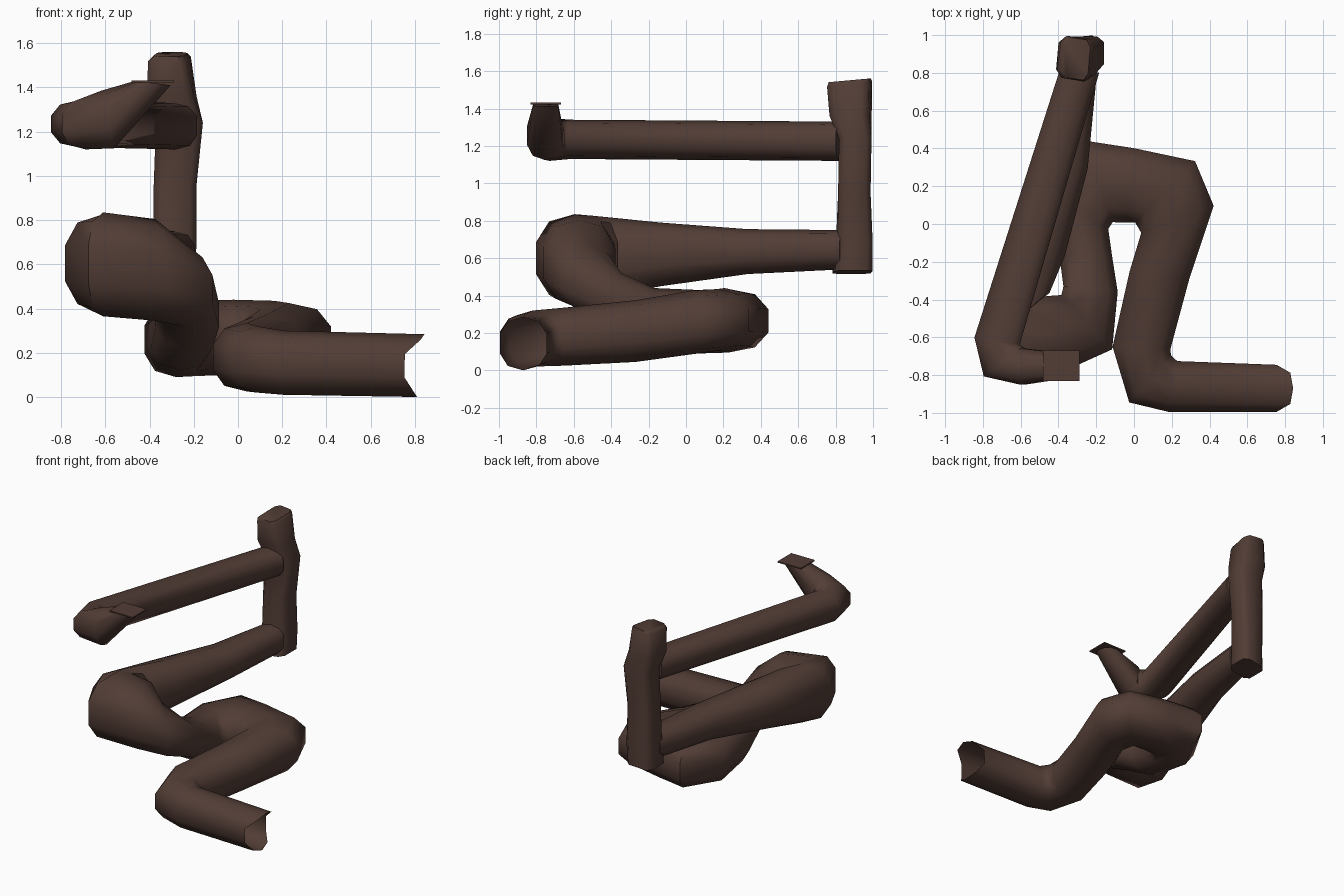
import bpy, bmesh, math
from mathutils import Vector

brown = bpy.data.materials.new("dark brown")
brown.diffuse_color = (0.084, 0.046, 0.036, 1)


def flat(o, i, z, h):
    """Upright ring from its two edge points in plan, height and half height."""
    o, i = Vector((*o, z)), Vector((*i, z))
    return (o + i) / 2, (o - i) / 2, Vector((0, 0, h))


def loft(name, rings, sides=10, square=0.85, caps=(True, True), edit=None):
    """Skin a tube over rings given as centre and two half axes."""
    bm = bmesh.new()
    loops = []
    for c, u, v in rings:
        loop = []
        for k in range(sides):
            a = 2 * math.pi * (k + 0.5) / sides
            ca, sa = math.cos(a), math.sin(a)
            ca = math.copysign(abs(ca) ** square, ca)
            sa = math.copysign(abs(sa) ** square, sa)
            loop.append(bm.verts.new(Vector(c) + Vector(u) * ca + Vector(v) * sa))
        loops.append(loop)
    if edit:
        edit(loops)
    for a, b in zip(loops, loops[1:]):
        for k in range(sides):
            n = (k + 1) % sides
            bm.faces.new((a[k], a[n], b[n], b[k]))
    if caps[0]:
        bm.faces.new(loops[0])
    if caps[1]:
        bm.faces.new(loops[-1])
    bmesh.ops.recalc_face_normals(bm, faces=bm.faces)
    me = bpy.data.meshes.new(name)
    bm.to_mesh(me)
    bm.free()
    me.materials.append(brown)
    ob = bpy.data.objects.new(name, me)
    bpy.context.collection.objects.link(ob)
    bpy.ops.object.select_all(action='DESELECT')
    ob.select_set(True)
    bpy.context.view_layer.objects.active = ob
    bpy.ops.object.shade_smooth_by_angle(angle=math.radians(50))


def notch(loops):
    # ragged open mouth: sides cut back, top and bottom left long
    for v in loops[0]:
        v.co.x += 0.09 * abs(v.co.z - 0.14) / 0.14 - 0.07 + (0.03 if v.co.z > 0.2 else 0)


# winding lower branch, from the open mouth to the foot of the post
loft("winding_branch", [
    flat((0.79, -1.00), (0.79, -0.74), 0.142, 0.142),
    flat((0.18, -1.00), (0.23, -0.72), 0.155, 0.145),
    flat((-0.03, -0.95), (0.20, -0.69), 0.17, 0.15),
    flat((-0.12, -0.65), (0.20, -0.66), 0.18, 0.155),
    flat((-0.03, -0.25), (0.30, -0.29), 0.21, 0.165),
    flat((0.03, -0.05), (0.43, 0.10), 0.255, 0.17),
    flat((0.00, 0.00), (0.33, 0.34), 0.27, 0.165),
    flat((-0.04, 0.00), (0.00, 0.41), 0.27, 0.17),
    flat((-0.11, 0.00), (-0.26, 0.45), 0.265, 0.17),
    flat((-0.13, -0.03), (-0.43, 0.15), 0.26, 0.17),
    flat((-0.11, -0.17), (-0.40, -0.17), 0.28, 0.16),
    flat((-0.08, -0.36), (-0.38, -0.33), 0.37, 0.15),
    flat((-0.11, -0.67), (-0.39, -0.37), 0.49, 0.17),
    flat((-0.33, -0.77), (-0.42, -0.37), 0.575, 0.23),
    flat((-0.68, -0.81), (-0.54, -0.38), 0.60, 0.235),
    flat((-0.79, -0.60), (-0.44, -0.36), 0.605, 0.22),
    flat((-0.65, -0.10), (-0.36, -0.17), 0.62, 0.17),
    flat((-0.50, 0.37), (-0.24, 0.29), 0.635, 0.12),
    flat((-0.39, 0.86), (-0.19, 0.82), 0.645, 0.105),
], caps=(False, True), edit=notch)

# upright post, square at the top
loft("post", [
    ((-0.29, 0.89, 0.525), (0.10, 0.01, 0.01), (0, 0.105, 0)),
    ((-0.285, 0.90, 0.68), (0.10, 0.01, 0), (0, 0.095, 0)),
    ((-0.285, 0.90, 0.95), (0.10, 0, 0), (0, 0.09, 0)),
    ((-0.265, 0.905, 1.24), (0.11, 0, 0), (0, 0.09, 0)),
    ((-0.30, 0.88, 1.36), (0.11, -0.01, 0), (0.01, 0.11, 0)),
    ((-0.31, 0.875, 1.53), (0.09, -0.015, 0), (0.015, 0.115, 0.015)),
    ((-0.305, 0.875, 1.55), (0.07, -0.01, 0), (0.01, 0.11, 0.01)),
], sides=8, square=0.45)

# upper arm reaching forward and bending up to the tip
loft("upper_arm", [
    flat((-0.39, 0.84), (-0.18, 0.80), 1.225, 0.105),
    flat((-0.85, -0.60), (-0.60, -0.64), 1.235, 0.105),
    flat((-0.80, -0.81), (-0.58, -0.65), 1.235, 0.115),
    ((-0.59, -0.755, 1.255), (0, -0.10, 0), (-0.03, 0, 0.13)),
    ((-0.385, -0.75, 1.42), (0, -0.07, 0), (-0.08, 0, 0.01)),
])

# thin square plate on the tip
loft("tip_plate", [
    ((-0.385, -0.75, 1.422), (0.136, 0, 0), (0, 0.115, 0)),
    ((-0.385, -0.75, 1.431), (0.136, 0, 0), (0, 0.115, 0)),
], sides=4, square=1.0)
